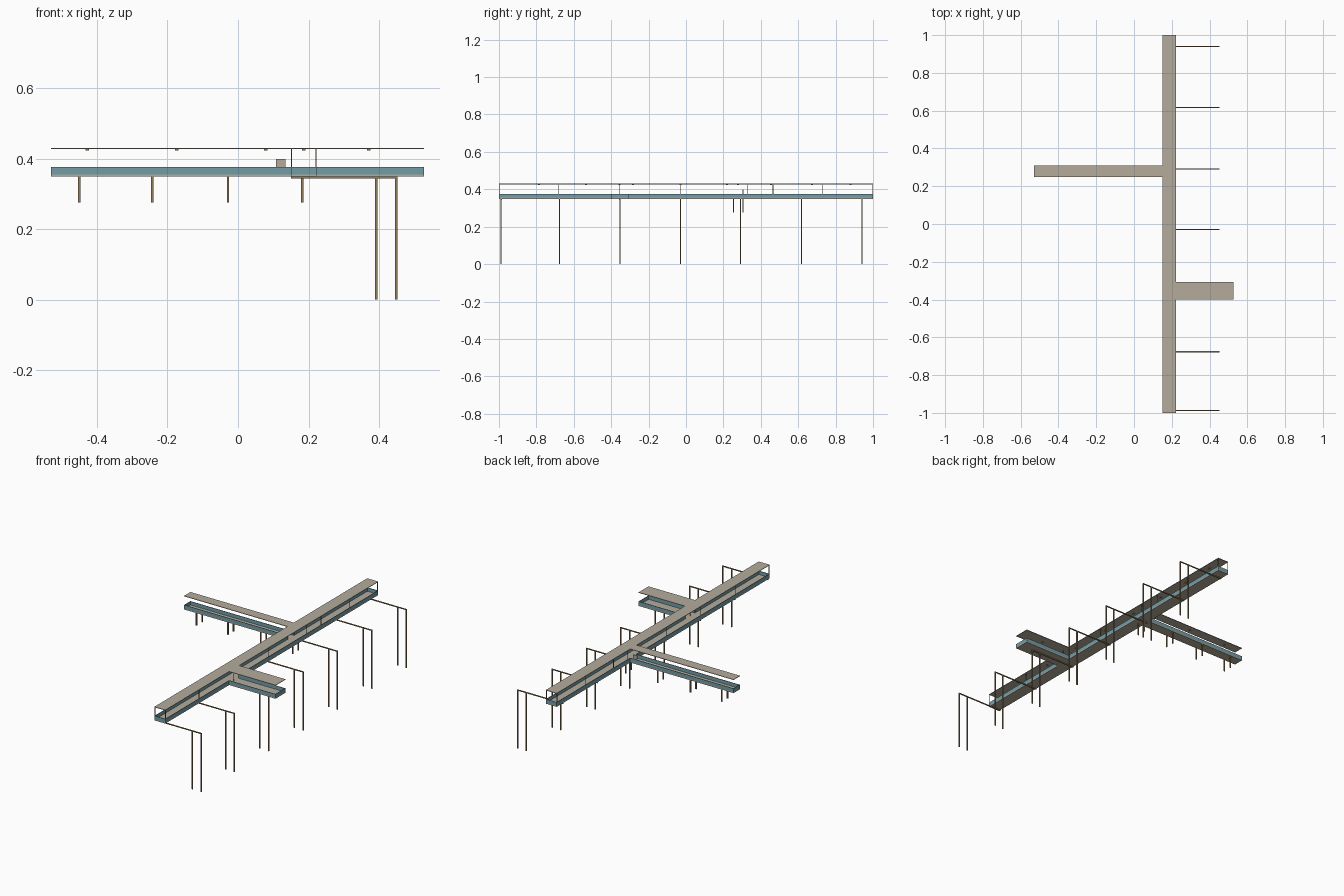
import bpy, bmesh

if "Cube" in bpy.data.objects:
    bpy.data.objects.remove(bpy.data.objects["Cube"])


def material(name, rgb):
    m = bpy.data.materials.new(name)
    m.diffuse_color = (*rgb, 1)
    m.use_nodes = True
    m.node_tree.nodes["Principled BSDF"].inputs["Base Color"].default_value = m.diffuse_color
    return m


STONE = material("warm_grey", (0.46, 0.41, 0.33))
TEAL = material("teal_panel", (0.17, 0.34, 0.39))
BROWN = material("brown_timber", (0.30, 0.21, 0.11))


def boxes(name, mat, spans):
    """One object made of boxes given as (x0, x1, y0, y1, z0, z1)."""
    bm = bmesh.new()
    for x0, x1, y0, y1, z0, z1 in spans:
        verts = bmesh.ops.create_cube(bm, size=1)["verts"]
        for v in verts:
            v.co = (x1 if v.co.x > 0 else x0,
                    y1 if v.co.y > 0 else y0,
                    z1 if v.co.z > 0 else z0)
    mesh = bpy.data.meshes.new(name)
    bm.to_mesh(mesh)
    bm.free()
    mesh.materials.append(mat)
    obj = bpy.data.objects.new(name, mesh)
    bpy.context.collection.objects.link(obj)


# Plan of the walkways: x0, x1, y0, y1
MAIN = (0.15, 0.222, -1.0, 1.0)
LEFT = (-0.53, 0.15, 0.25, 0.31)
RIGHT = (0.222, 0.527, -0.40, -0.307)
BASE, DECK, RAIL, ROOF = 0.349, 0.355, 0.376, 0.43
T = 0.003

# Decks and flat roofs
for name, plan in (("main", MAIN), ("left", LEFT), ("right", RIGHT)):
    boxes(name + "_deck", STONE, [(*plan, BASE, DECK)])
    boxes(name + "_roof", STONE, [(*plan, ROOF - T, ROOF)])


# Side panels, open where the arms join the main walkway
def panel(x0, x1, y0, y1):
    return (x0, x1, y0, y1, DECK, RAIL)


x0, x1, y0, y1 = MAIN
boxes("main_panels", TEAL, [
    panel(x0, x0 + T, y0, LEFT[2]), panel(x0, x0 + T, LEFT[3], y1),
    panel(x1 - T, x1, y0, RIGHT[2]), panel(x1 - T, x1, RIGHT[3], y1),
    panel(x0 + T, x1 - T, y0, y0 + T), panel(x0 + T, x1 - T, y1 - T, y1)])
for name, (x0, x1, y0, y1), end in (("left", LEFT, LEFT[0]),
                                    ("right", RIGHT, RIGHT[1] - T)):
    boxes(name + "_panels", TEAL, [
        panel(x0, x1, y0, y0 + T), panel(x0, x1, y1 - T, y1),
        panel(end, end + T, y0 + T, y1 - T)])

# Thin roof posts along both sides of the main walkway
boxes("roof_posts", BROWN, [
    (x, x + T, y - T / 2, y + T / 2, DECK, ROOF - T)
    for x in (MAIN[0], MAIN[1] - T)
    for y in (-0.995, -0.68, -0.355, -0.03, 0.33, 0.465, 0.73, 0.995)])

# Lamps under the roofs
lamps = [(0.186, y) for y in (-0.786, -0.535, -0.283, -0.03,
                              0.22, 0.455, 0.674, 0.88)]
lamps += [(x, 0.278) for x in (-0.427, -0.174, 0.078)] + [(0.37, -0.355)]
boxes("roof_lamps", BROWN, [
    (x - 0.005, x + 0.005, y - 0.005, y + 0.005, 0.423, ROOF - T)
    for x, y in lamps])

# Tall side frames: cross beam with two legs
frames = (-0.988, -0.676, -0.354, -0.03, 0.292, 0.617, 0.94)
boxes("frame_beams", BROWN, [
    (0.15, 0.452, y - 0.003, y + 0.003, 0.344, BASE) for y in frames])
boxes("frame_legs", BROWN, [
    (x - 0.0035, x + 0.0035, y - 0.0025, y + 0.0025, 0, 0.344)
    for x in (0.392, 0.449) for y in frames])

# Short legs under the left arm
boxes("short_legs", BROWN, [
    (x - 0.003, x + 0.003, y - 0.003, y + 0.003, 0.275, BASE)
    for x in (-0.45, -0.243, -0.028, 0.182) for y in (0.253, 0.305)])

# Small upright plate on the left arm railing
boxes("railing_plate", STONE, [(0.107, 0.134, 0.302, 0.307, RAIL, 0.399)])
